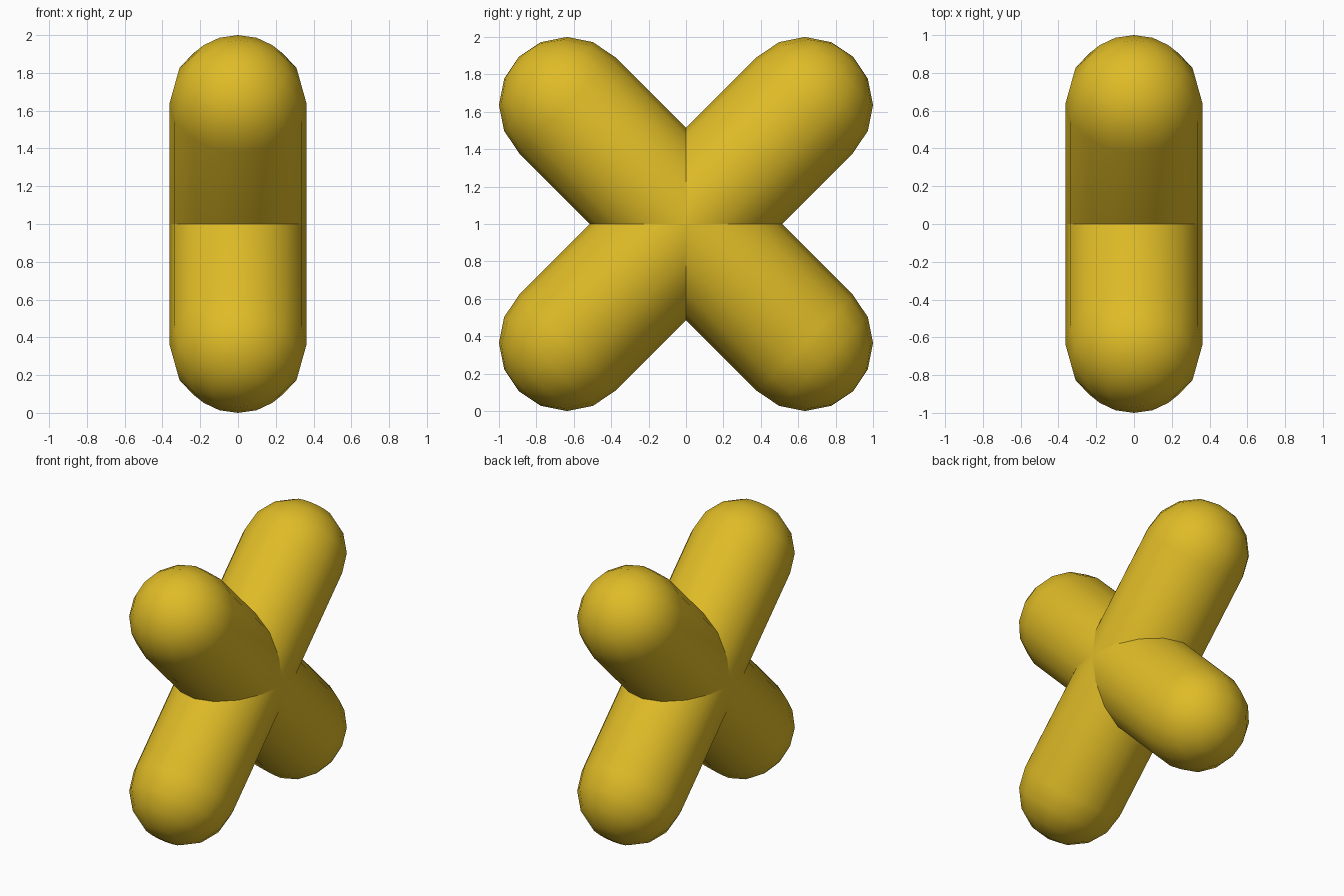
import bpy
import bmesh
import math
from mathutils import Matrix, Vector

cube = bpy.data.objects.get("Cube")
if cube:
    bpy.data.objects.remove(cube, do_unlink=True)

RADIUS = 0.363
HALF_LENGTH = (1 - RADIUS) * math.sqrt(2)   # centre to cap centre
SIDES = 16
CAP_STEPS = 4

# Single golden yellow material
yellow = bpy.data.materials.new("golden_yellow")
yellow.use_nodes = True
color = (0.74, 0.50, 0.02, 1)
yellow.diffuse_color = color
yellow.node_tree.nodes["Principled BSDF"].inputs["Base Color"].default_value = color


def capsule_bar(name, tilt):
    """Round-ended bar: a half profile spun about z, then tilted about x."""
    bm = bmesh.new()
    profile = []
    for end in (-1, 1):
        for i in range(CAP_STEPS + 1):
            step = CAP_STEPS - i if end < 0 else i
            lat = math.pi / 2 * step / CAP_STEPS
            r = 0 if step == CAP_STEPS else RADIUS * math.cos(lat)
            z = end * (HALF_LENGTH + RADIUS * math.sin(lat))
            profile.append(bm.verts.new((r, 0, z)))
    edges = [bm.edges.new(pair) for pair in zip(profile, profile[1:])]
    bmesh.ops.spin(bm, geom=profile + edges, cent=Vector(), axis=(0, 0, 1),
                   angle=math.tau, steps=SIDES)
    bmesh.ops.remove_doubles(bm, verts=bm.verts, dist=0.0001)
    bmesh.ops.recalc_face_normals(bm, faces=bm.faces)
    place = Matrix.Translation((0, 0, 1)) @ Matrix.Rotation(tilt, 4, "X")
    bmesh.ops.transform(bm, matrix=place, verts=bm.verts)
    for face in bm.faces:
        face.smooth = True
    mesh = bpy.data.meshes.new(name)
    bm.to_mesh(mesh)
    bm.free()
    mesh.materials.append(yellow)
    obj = bpy.data.objects.new(name, mesh)
    bpy.context.collection.objects.link(obj)
    return obj


# Two bars crossing at right angles
capsule_bar("rising_bar", math.radians(-45))
capsule_bar("falling_bar", math.radians(45))
